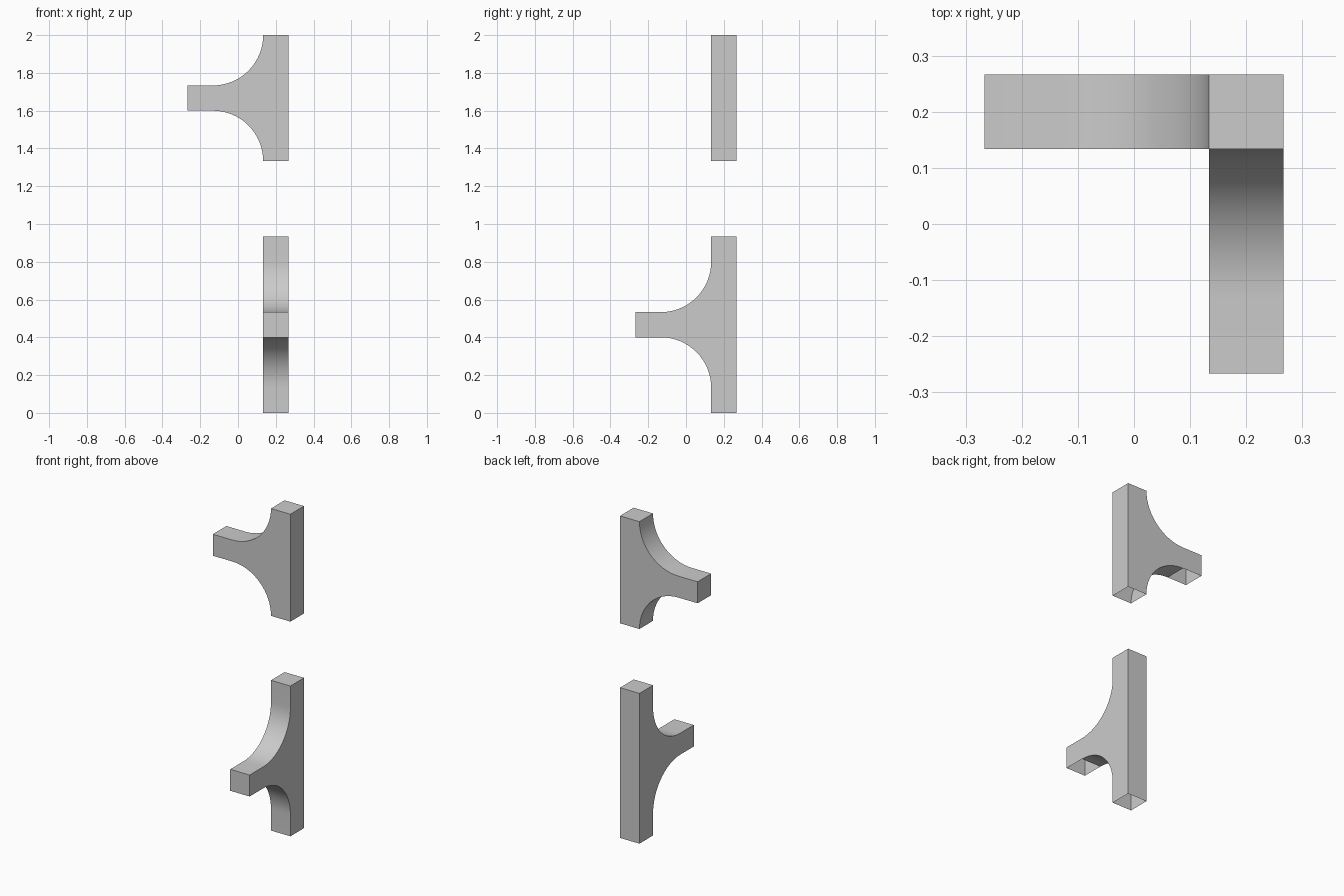
import bpy, bmesh, math

if "Cube" in bpy.data.objects:
    bpy.data.objects.remove(bpy.data.objects["Cube"])

U = 2 / 15      # grid unit: thickness of the post and arm
R = 2 * U       # fillet radius
SEG = 16


def arc(cx, cz, a0, a1):
    """Points of a fillet arc, angles in degrees."""
    return [(cx + R * math.cos(math.radians(a0 + (a1 - a0) * i / SEG)),
             cz + R * math.sin(math.radians(a0 + (a1 - a0) * i / SEG)))
            for i in range(SEG + 1)]


def bracket(name, z0, arm_z, z1, tail, place):
    """Post with a filleted arm; 'tail' is the straight post beyond each fillet."""
    profile = [(2 * U, z0), (2 * U, z1)]
    if tail:
        profile.append((U, z1))
    profile += arc(-U, arm_z + U + R, 0, -90)      # upper fillet
    profile += [(-2 * U, arm_z + U), (-2 * U, arm_z)]
    profile += arc(-U, arm_z - R, 90, 0)           # lower fillet
    if tail:
        profile.append((U, z0))

    bm = bmesh.new()
    face = bm.faces.new([bm.verts.new(place(a, U, z)) for a, z in profile])
    ext = bmesh.ops.extrude_face_region(bm, geom=[face], use_keep_orig=True)
    shift = [q - p for p, q in zip(place(0, U, 0), place(0, 2 * U, 0))]
    bmesh.ops.translate(bm, vec=shift,
                        verts=[g for g in ext["geom"] if isinstance(g, bmesh.types.BMVert)])
    bmesh.ops.recalc_face_normals(bm, faces=bm.faces)
    # Flat undersides of post and arm are open
    bm.normal_update()
    under = [f for f in bm.faces if f.normal.z < -0.9999]
    bmesh.ops.delete(bm, geom=under, context='FACES')

    mesh = bpy.data.meshes.new(name)
    bm.to_mesh(mesh)
    bm.free()
    obj = bpy.data.objects.new(name, mesh)
    bpy.context.collection.objects.link(obj)
    bpy.ops.object.select_all(action='DESELECT')
    obj.select_set(True)
    bpy.context.view_layer.objects.active = obj
    bpy.ops.object.shade_smooth_by_angle(angle=math.radians(30))


# Upper bracket: arm points left
bracket("upper_bracket", 10 * U, 12 * U, 15 * U, False, lambda a, w, z: (a, w, z))
# Lower bracket: arm points to the front
bracket("lower_bracket", 0, 3 * U, 7 * U, True, lambda a, w, z: (w, a, z))
